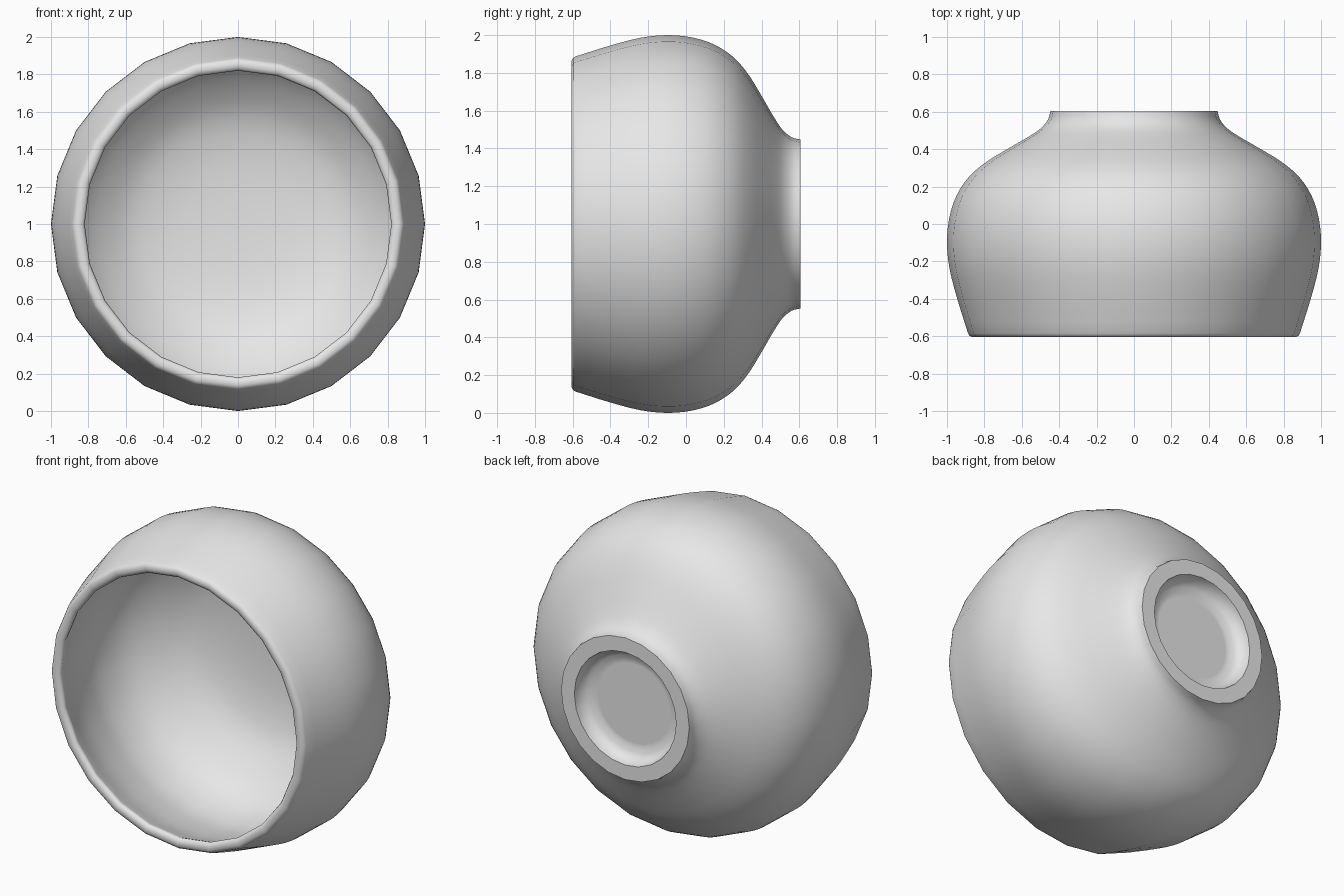
import bpy, bmesh, math
from mathutils import Vector

cube = bpy.data.objects.get("Cube")
if cube:
    bpy.data.objects.remove(cube, do_unlink=True)

SEGMENTS = 24


def smooth_curve(points, steps=3):
    """Catmull-Rom samples through (radius, y) points."""
    pts = [Vector(p) for p in points]
    ext = [2 * pts[0] - pts[1]] + pts + [2 * pts[-1] - pts[-2]]
    out = []
    for a, b, c, d in zip(ext, ext[1:], ext[2:], ext[3:]):
        for i in range(steps):
            t = i / steps
            out.append(0.5 * (2 * b + (c - a) * t + (2 * a - 5 * b + 4 * c - d) * t ** 2
                              + (3 * b - a - 3 * c + d) * t ** 3))
    return out + [pts[-1]]


# Hollow inside, from the centre of the floor out to the mouth
inside = smooth_curve([(0, 0.45), (0.2, 0.445), (0.4, 0.425), (0.58, 0.375), (0.72, 0.285),
                       (0.83, 0.18), (0.9, 0.06), (0.932, -0.1), (0.92, -0.25),
                       (0.885, -0.41), (0.824, -0.57)])
# Rounded lip
lip = [Vector(p) for p in [(0.82, -0.585), (0.828, -0.598), (0.845, -0.605),
                           (0.865, -0.605), (0.88, -0.597)]]
# Outer wall, from the lip to the flared foot
outside = smooth_curve([(0.887, -0.585), (0.945, -0.4), (0.986, -0.24), (1.0, -0.1),
                        (0.988, 0.03), (0.95, 0.15), (0.88, 0.255), (0.785, 0.335),
                        (0.67, 0.405), (0.57, 0.463), (0.5, 0.51), (0.46, 0.558),
                        (0.447, 0.605)])
# Recess under the foot
recess = smooth_curve([(0.355, 0.605), (0.345, 0.57), (0.318, 0.535), (0.265, 0.515)])
recess += [Vector((0.25, 0.515)), Vector((0, 0.515))]

# Revolve the whole profile around the y axis
bm = bmesh.new()
verts = [bm.verts.new((p.x, p.y, 1)) for p in inside + lip + outside + recess]
edges = [bm.edges.new(pair) for pair in zip(verts, verts[1:])]
bmesh.ops.spin(bm, geom=verts + edges, cent=(0, 0, 1), axis=(0, 1, 0),
               angle=2 * math.pi, steps=SEGMENTS)
bmesh.ops.remove_doubles(bm, verts=bm.verts[:], dist=0.0005)
bmesh.ops.recalc_face_normals(bm, faces=bm.faces[:])
mesh = bpy.data.meshes.new("bowl")
bm.to_mesh(mesh)
bm.free()

bowl = bpy.data.objects.new("bowl", mesh)
bpy.context.collection.objects.link(bowl)

# Plain light grey glaze
grey = bpy.data.materials.new("light grey")
grey.use_nodes = True
colour = (0.8, 0.8, 0.8, 1)
grey.diffuse_color = colour
grey.node_tree.nodes["Principled BSDF"].inputs["Base Color"].default_value = colour
mesh.materials.append(grey)

bpy.ops.object.select_all(action='DESELECT')
bowl.select_set(True)
bpy.context.view_layer.objects.active = bowl
bpy.ops.object.shade_smooth_by_angle(angle=math.radians(50))
